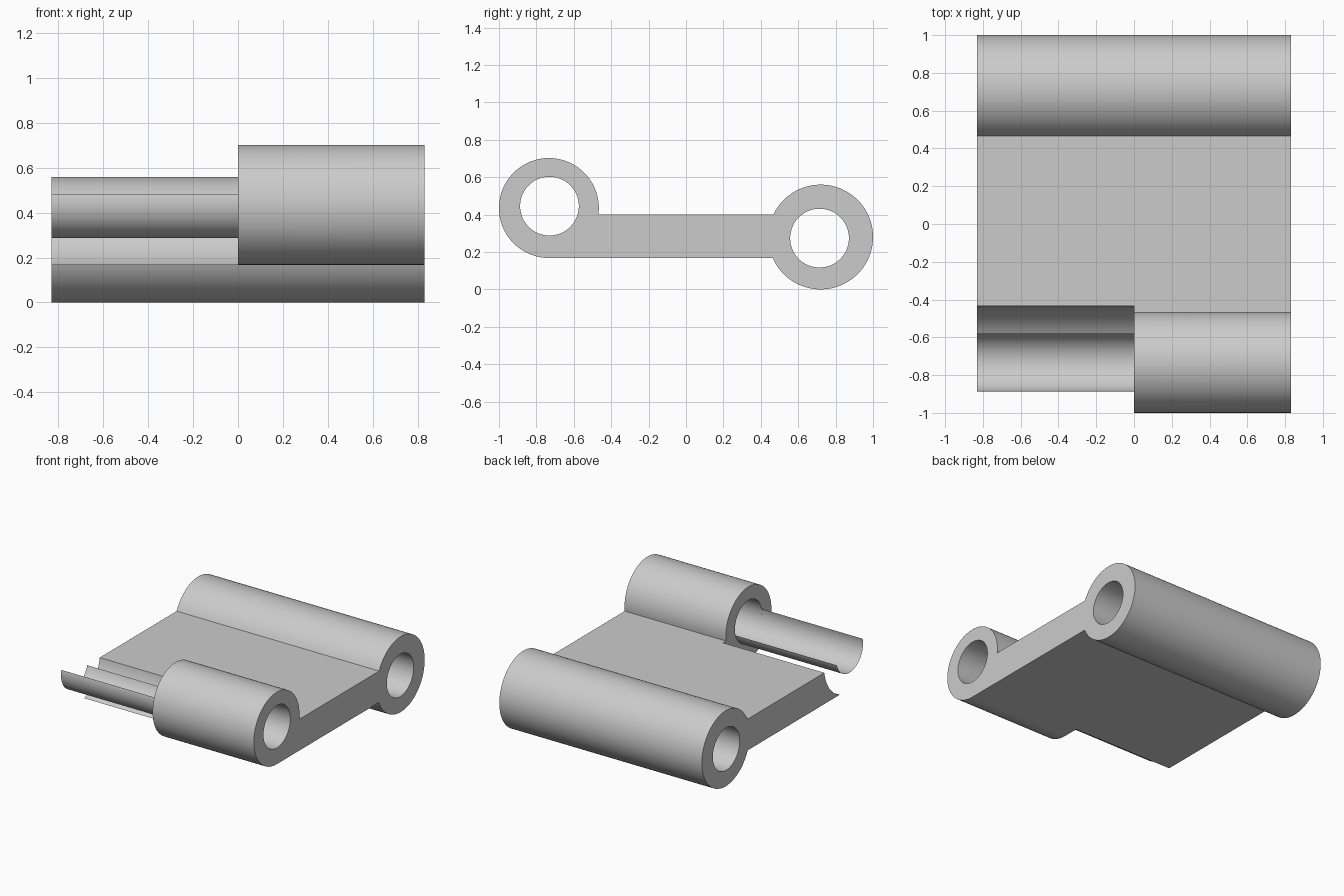
import bpy, bmesh, math

if "Cube" in bpy.data.objects:
    bpy.data.objects.remove(bpy.data.objects["Cube"])

HALF = 0.83                      # half width along x
PLATE_Z0, PLATE_Z1 = 0.168, 0.40
BACK, BACK_R = (0.72, 0.28), 0.28
FRONT, FRONT_R = (-0.733, 0.435), 0.267
BACK_HOLE, FRONT_HOLE, HOLE_R = (0.714, 0.274), (-0.73, 0.445), 0.157


def arc(c, r, a0, a1, n):
    """Points (y, z) on an arc, angles in radians."""
    return [(c[0] + r * math.cos(a0 + (a1 - a0) * i / n),
             c[1] + r * math.sin(a0 + (a1 - a0) * i / n)) for i in range(n + 1)]


def circle(c, r, n=96):
    return arc(c, r, 0, 2 * math.pi, n)[:-1]


def finish(name, bm):
    me = bpy.data.meshes.new(name)
    bm.to_mesh(me)
    bm.free()
    ob = bpy.data.objects.new(name, me)
    bpy.context.collection.objects.link(ob)
    return ob


def extrude_profile(name, loops, x0, x1):
    """Solid from closed (y, z) loops (outline plus holes), along x."""
    bm = bmesh.new()
    edges = []
    for loop in loops:
        vs = [bm.verts.new((x0, y, z)) for y, z in loop]
        edges += [bm.edges.new((vs[i - 1], vs[i])) for i in range(len(vs))]
    bmesh.ops.triangle_fill(bm, edges=edges, use_beauty=True)
    res = bmesh.ops.extrude_face_region(bm, geom=bm.faces[:], use_keep_orig=True)
    moved = [g for g in res["geom"] if isinstance(g, bmesh.types.BMVert)]
    bmesh.ops.translate(bm, verts=moved, vec=(x1 - x0, 0, 0))
    bmesh.ops.recalc_face_normals(bm, faces=bm.faces[:])
    return finish(name, bm)


def smooth(ob):
    bpy.ops.object.select_all(action='DESELECT')
    ob.select_set(True)
    bpy.context.view_layer.objects.active = ob
    bpy.ops.object.shade_smooth_by_angle(angle=math.radians(30))


# Link body: back barrel, plate and front knuckle in one outline
low = math.asin((PLATE_Z0 - BACK[1]) / BACK_R)
high = math.asin((PLATE_Z1 - BACK[1]) / BACK_R)
join = math.asin((PLATE_Z1 - FRONT[1]) / FRONT_R)
outline = (arc(BACK, BACK_R, -math.pi - low, math.pi - high, 84)
           + arc(FRONT, FRONT_R, join, 1.5 * math.pi, 76))
body = extrude_profile("link_body",
                       [outline, circle(BACK_HOLE, HOLE_R), circle(FRONT_HOLE, HOLE_R)],
                       -HALF, HALF)

# Round clearance cut that removes the left half of the front knuckle
cutter = extrude_profile("clearance_cutter", [circle(FRONT_HOLE, 0.30)], -HALF - 0.1, 0)
cutter.hide_render = True
mod = body.modifiers.new("clearance", 'BOOLEAN')
mod.operation = 'DIFFERENCE'
mod.solver = 'EXACT'
mod.object = cutter
bpy.context.view_layer.objects.active = body
bpy.ops.object.modifier_apply(modifier=mod.name)
bpy.data.objects.remove(cutter)
smooth(body)

# Thin open trough continuing the pin hole to the left
bm = bmesh.new()
pts = arc(FRONT_HOLE, HOLE_R, math.radians(167), math.radians(343), 48)
rows = [[bm.verts.new((x, y, z)) for y, z in pts] for x in (-HALF, 0)]
for i in range(len(pts) - 1):
    bm.faces.new((rows[0][i], rows[0][i + 1], rows[1][i + 1], rows[1][i]))
bm.normal_update()
mid = bm.faces[:][len(pts) // 2]
if mid.normal.z < 0:             # face the pin axis
    bmesh.ops.reverse_faces(bm, faces=bm.faces[:])
smooth(finish("pin_trough", bm))
